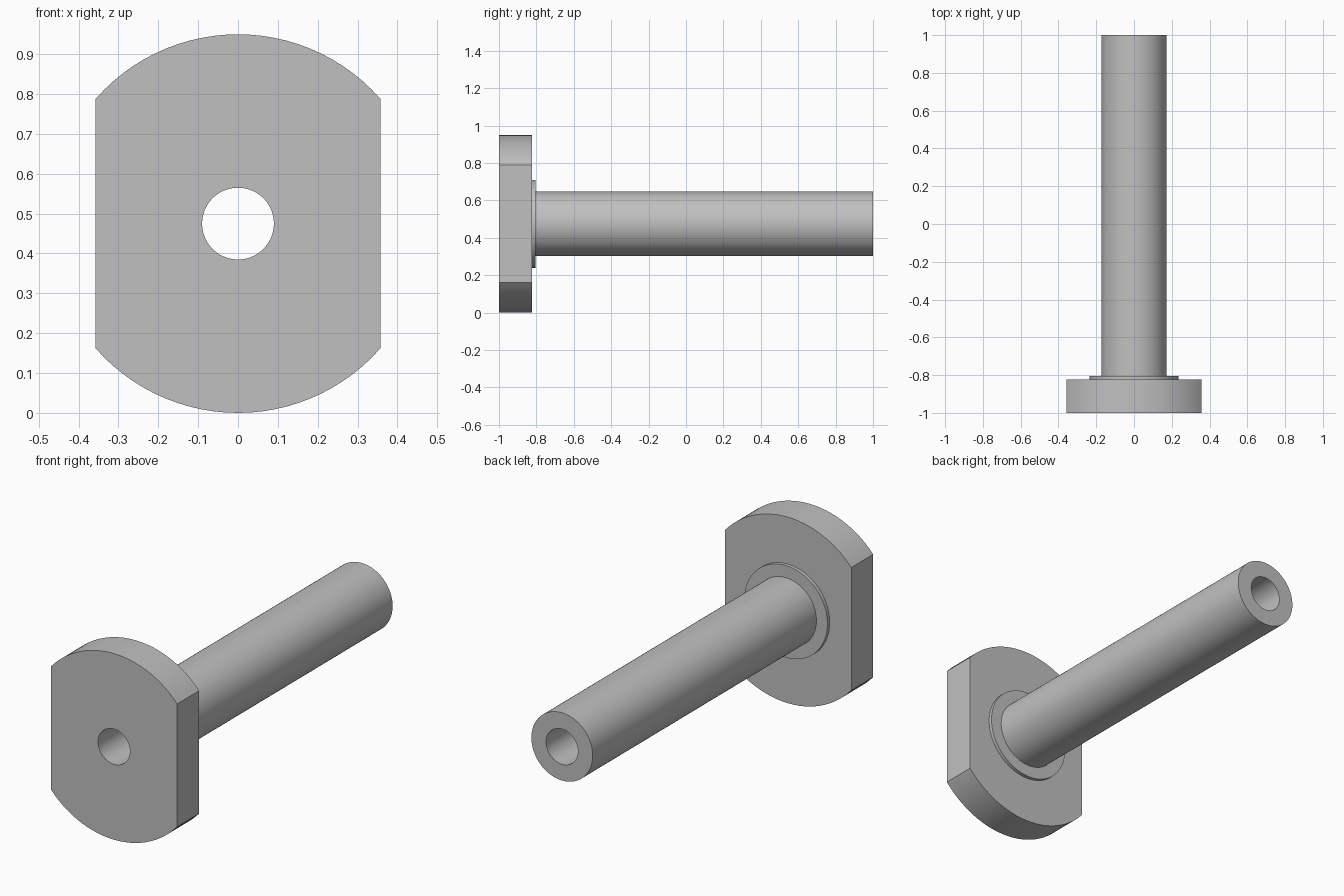
import bpy
import math

# Remove the default cube
cube = bpy.data.objects.get("Cube")
if cube:
    bpy.data.objects.remove(cube, do_unlink=True)

CENTRE_Z = 0.475
FLANGE_R, FLAT_X = 0.475, 0.357
COLLAR_R, TUBE_R, BORE_R = 0.235, 0.173, 0.09
FRONT, FLANGE_BACK, COLLAR_BACK, END = -1.0, -0.823, -0.805, 1.0

# Plain grey material
grey = bpy.data.materials.new("plain_grey")
grey.use_nodes = True
colour = (0.53, 0.53, 0.53, 1)
grey.diffuse_color = colour
grey.node_tree.nodes["Principled BSDF"].inputs["Base Color"].default_value = colour

# Even angles plus the exact corners where the flats meet the round edge
corner = math.acos(FLAT_X / FLANGE_R)
angles = sorted([math.tau * i / 96 for i in range(96)] +
                [corner, math.pi - corner, math.pi + corner, math.tau - corner])


def ring(y, radius):
    """Circle around the bore axis, cut off by the two side flats."""
    points = []
    for a in angles:
        r = min(radius, FLAT_X / max(abs(math.cos(a)), 1e-6))
        points.append((r * math.cos(a), y, CENTRE_Z + r * math.sin(a)))
    return points


# Closed profile: flange, thin collar, long tube, then back through the bore
profile = [(FRONT, BORE_R), (FRONT, FLANGE_R), (FLANGE_BACK, FLANGE_R),
           (FLANGE_BACK, COLLAR_R), (COLLAR_BACK, COLLAR_R),
           (COLLAR_BACK, TUBE_R), (END, TUBE_R), (END, BORE_R)]
verts = [p for y, r in profile for p in ring(y, r)]
n, m = len(angles), len(profile)
faces = []
for k in range(m):
    a, b = k * n, (k + 1) % m * n
    for i in range(n):
        j = (i + 1) % n
        faces.append((a + i, a + j, b + j, b + i))

mesh = bpy.data.meshes.new("flanged_tube")
mesh.from_pydata(verts, [], faces)
mesh.materials.append(grey)
body = bpy.data.objects.new("flanged_tube", mesh)
bpy.context.collection.objects.link(body)

# Outward normals and smooth round walls with sharp rims
bpy.ops.object.select_all(action="DESELECT")
body.select_set(True)
bpy.context.view_layer.objects.active = body
bpy.ops.object.mode_set(mode="EDIT")
bpy.ops.mesh.select_all(action="SELECT")
bpy.ops.mesh.normals_make_consistent(inside=False)
bpy.ops.object.mode_set(mode="OBJECT")
bpy.ops.object.shade_smooth_by_angle(angle=math.radians(30))
